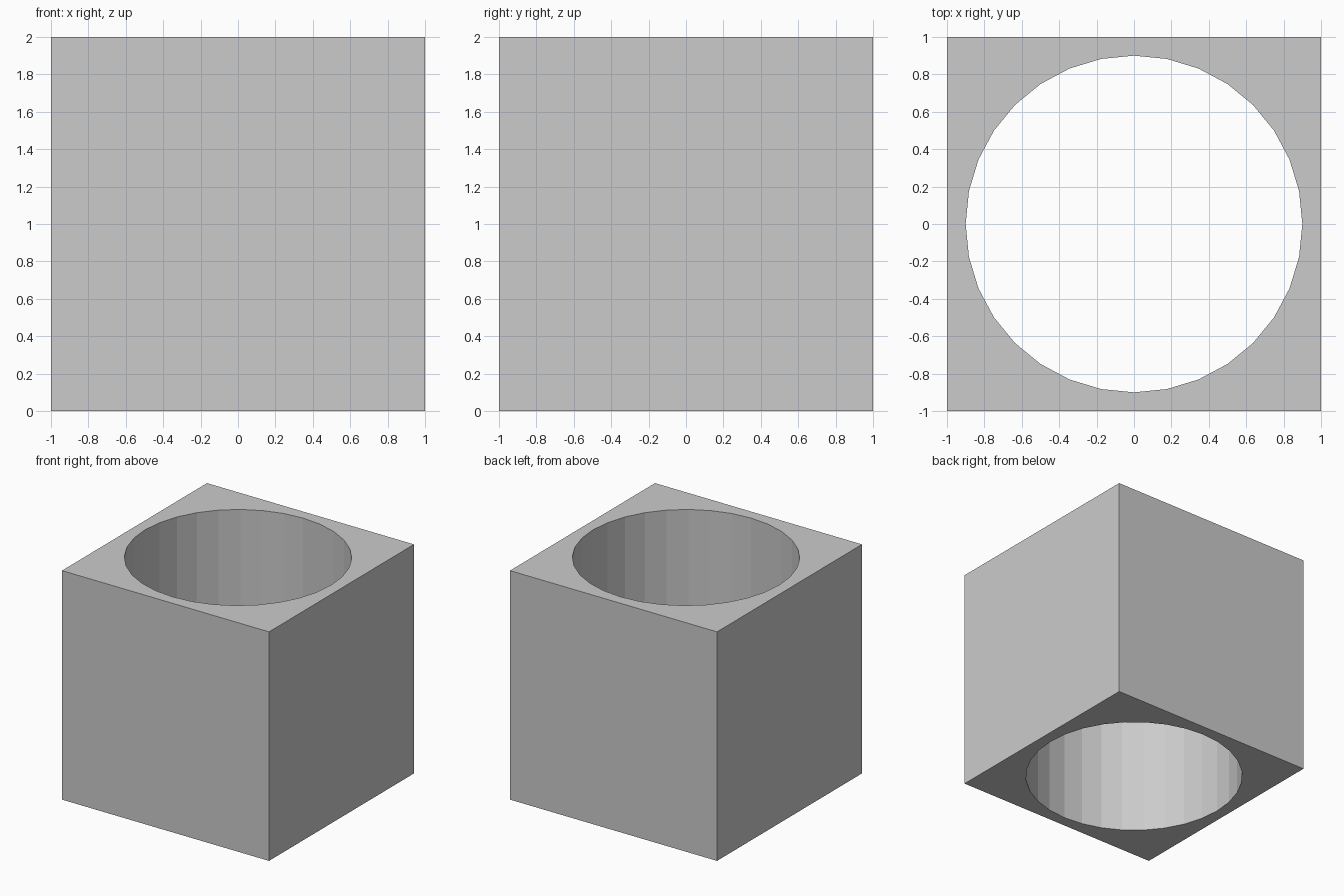
import bpy, bmesh
from math import cos, sin, pi

if "Cube" in bpy.data.objects:
    bpy.data.objects.remove(bpy.data.objects["Cube"])

SIDES, RADIUS, HALF, HEIGHT = 32, 0.9, 1.0, 2.0

bm = bmesh.new()


def ring(z, square):
    """Loop of points on the bore circle, or the same angles pushed out to the square."""
    verts = []
    for i in range(SIDES):
        a = 2 * pi * i / SIDES
        c, s = cos(a), sin(a)
        r = HALF / max(abs(c), abs(s)) if square else RADIUS
        verts.append(bm.verts.new((r * c, r * s, z)))
    return verts


# Outer walls, top rim, bore wall and bottom rim joined as one closed loop
loops = [ring(0, True), ring(HEIGHT, True), ring(HEIGHT, False), ring(0, False)]
for k in range(4):
    a, b = loops[k], loops[(k + 1) % 4]
    for i in range(SIDES):
        j = (i + 1) % SIDES
        bm.faces.new((a[i], a[j], b[j], b[i]))

bmesh.ops.recalc_face_normals(bm, faces=bm.faces)
mesh = bpy.data.meshes.new("bored_block")
bm.to_mesh(mesh)
bm.free()
block = bpy.data.objects.new("bored_block", mesh)
bpy.context.collection.objects.link(block)
